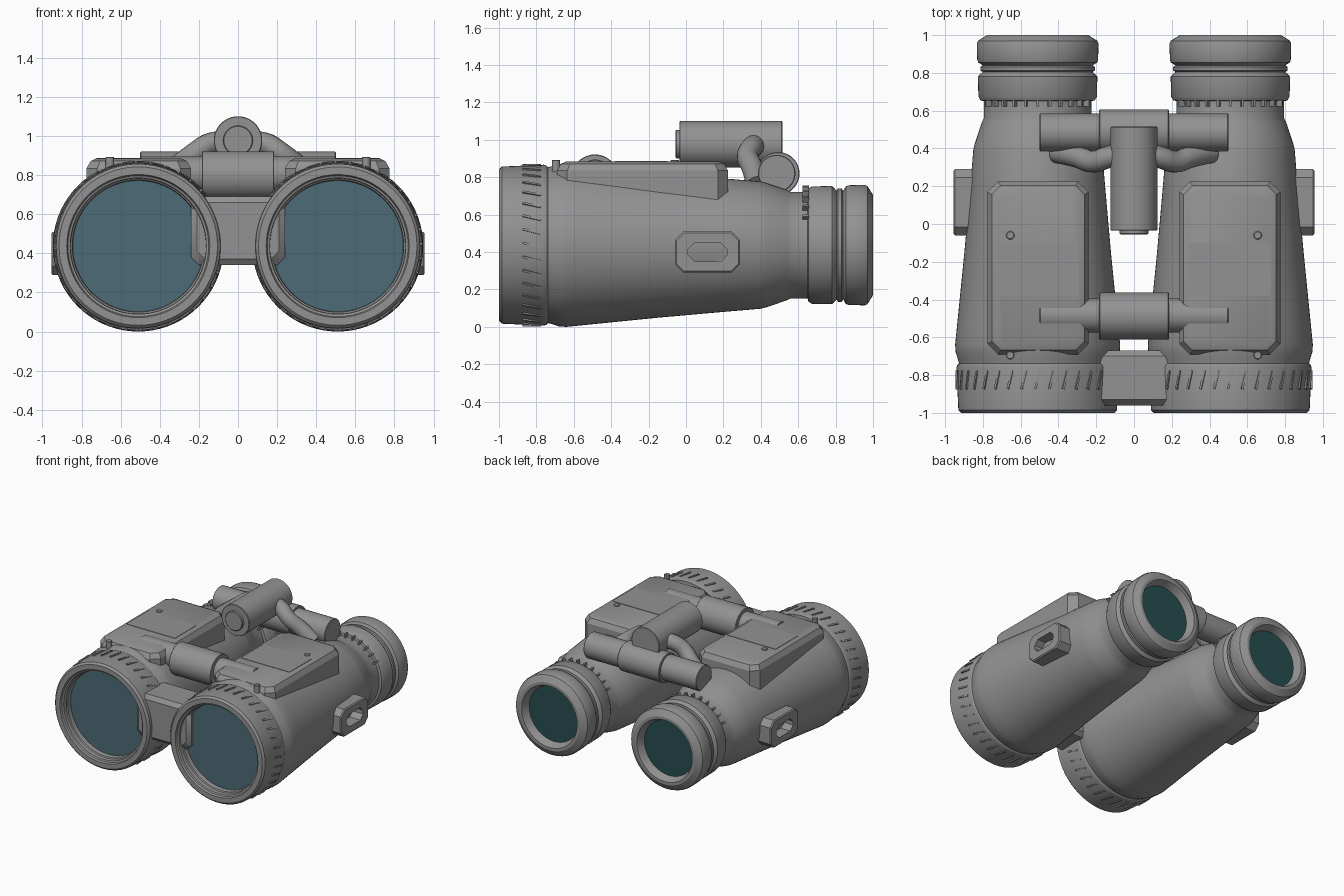
import bpy, bmesh, math
from mathutils import Matrix, Vector

cube = bpy.data.objects.get("Cube")
if cube:
    bpy.data.objects.remove(cube, do_unlink=True)


def material(name, rgb, rough):
    m = bpy.data.materials.new(name)
    m.use_nodes = True
    m.diffuse_color = (*rgb, 1)
    shader = m.node_tree.nodes["Principled BSDF"]
    shader.inputs["Base Color"].default_value = (*rgb, 1)
    shader.inputs["Roughness"].default_value = rough
    return m


GREY = material("body grey", (0.29, 0.29, 0.295), 0.6)
FRONT_GLASS = material("front glass teal", (0.075, 0.145, 0.18), 0.4)
REAR_GLASS = material("rear glass dark teal", (0.02, 0.075, 0.08), 0.4)

BX, BZ = 0.51, 0.437      # barrel axis


def smooth(ob, angle=30):
    bpy.ops.object.select_all(action='DESELECT')
    ob.select_set(True)
    bpy.context.view_layer.objects.active = ob
    bpy.ops.object.shade_smooth_by_angle(angle=math.radians(angle))


def finish(name, bm, mats=(GREY,)):
    bmesh.ops.recalc_face_normals(bm, faces=bm.faces)
    me = bpy.data.meshes.new(name)
    bm.to_mesh(me)
    bm.free()
    ob = bpy.data.objects.new(name, me)
    for m in mats:
        me.materials.append(m)
    bpy.context.collection.objects.link(ob)
    smooth(ob)
    return ob


def loft(name, rings, mats=(GREY,), cap_mats=(0, 0)):
    """Skin a closed solid through a list of point rings."""
    bm = bmesh.new()
    loops = [[bm.verts.new(p) for p in ring] for ring in rings]
    n = len(loops[0])
    for a, b in zip(loops, loops[1:]):
        for i in range(n):
            j = (i + 1) % n
            bm.faces.new((a[i], a[j], b[j], b[i]))
    for loop, index in zip((loops[0], loops[-1]), cap_mats):
        bm.faces.new(loop).material_index = index
    return finish(name, bm, mats)


def turned(name, axis, centre, profile, n=48, **kw):
    """Solid of revolution: profile holds (position along axis, radius)."""
    rings = []
    for t, r in profile:
        ring = []
        for i in range(n):
            a = math.tau * i / n
            u, v = r * math.cos(a), r * math.sin(a)
            p = {'X': (t, u, v), 'Y': (u, t, v), 'Z': (u, v, t)}[axis]
            ring.append(Vector(centre) + Vector(p))
        rings.append(ring)
    return loft(name, rings, **kw)


def rod(name, axis, centre, half, r, bevel=0.004):
    return turned(name, axis, centre, [(-half, r - bevel), (-half + bevel, r),
                                       (half - bevel, r), (half, r - bevel)])


def octagon(u0, u1, v0, v1, c):
    """Rectangle with cut corners."""
    return [(u0 + c, v0), (u1 - c, v0), (u1, v0 + c), (u1, v1 - c),
            (u1 - c, v1), (u0 + c, v1), (u0, v1 - c), (u0, v0 + c)]


def ticks(name, x, angles, y, r, size, slant=0.0):
    """Small raised grip marks laid around a barrel."""
    bm = bmesh.new()
    for a in angles:
        m = (Matrix.Translation((x, y, BZ)) @ Matrix.Rotation(a, 4, 'Y')
             @ Matrix.Translation((0, 0, r)) @ Matrix.Rotation(slant, 4, 'Z')
             @ Matrix.Diagonal((*size, 1)))
        bmesh.ops.create_cube(bm, size=1, matrix=m)
    finish(name, bm)


# Barrel outline, from front glass over the outside to rear glass
BARREL = [(-0.91, 0.335), (-0.945, 0.338), (-0.95, 0.346), (-0.98, 0.348),
          (-0.985, 0.36), (-1.0, 0.366), (-1.0, 0.405), (-0.985, 0.42),
          (-0.76, 0.43), (-0.745, 0.425), (-0.738, 0.417), (-0.72, 0.421),
          (-0.68, 0.434), (-0.64, 0.437), (-0.56, 0.429), (-0.15, 0.388),
          (0.2, 0.357), (0.4, 0.34), (0.43, 0.332), (0.54, 0.295),
          (0.56, 0.285), (0.65, 0.285), (0.655, 0.303), (0.675, 0.314),
          (0.78, 0.316), (0.79, 0.308), (0.805, 0.29), (0.812, 0.303),
          (0.832, 0.303), (0.84, 0.29), (0.855, 0.315), (0.87, 0.32),
          (0.955, 0.322), (0.97, 0.316), (1.0, 0.268), (1.0, 0.245),
          (0.985, 0.237), (0.94, 0.22)]

for side, s in (("left", 1), ("right", -1)):
    x = s * BX
    turned(side + "_barrel", 'Y', (x, 0, BZ), BARREL, n=72,
           mats=(GREY, FRONT_GLASS, REAR_GLASS), cap_mats=(1, 2))
    ticks(side + "_front_grip", x, [math.tau * i / 36 for i in range(36)],
          -0.825, 0.425, (0.012, 0.1, 0.018), -0.25)
    ticks(side + "_eyepiece_marks", x,
          [math.radians(12 * i) for i in range(-5, 6)],
          0.64, 0.3, (0.012, 0.035, 0.036))

    # Cover plate with chamfered rim, thin panel and rivets
    loft(side + "_cover_plate",
         [[(s * u, v, z) for u, v in octagon(0.24 + d, 0.775 - d,
                                             -0.69 + d, 0.225 - d, 0.055 - d / 3)]
          for z, d in ((0.66, 0), (0.835, 0), (0.872, 0.022), (0.885, 0.05))])
    loft(side + "_cover_panel",
         [[(s * u, v, z) for u, v in octagon(0.292, 0.723, -0.38, -0.1, 0.005)]
          for z in (0.88, 0.888)])
    for i, y in enumerate((-0.695, -0.06)):
        rod(f"{side}_rivet_{i + 1}", 'Z', (s * 0.655, y, 0.843), 0.05, 0.022)

    # Strap lug with recessed slot
    outer = octagon(-0.06, 0.29, 0.29, 0.51, 0.045)
    lip = octagon(-0.052, 0.282, 0.298, 0.502, 0.042)
    slot = octagon(0.01, 0.22, 0.35, 0.45, 0.035)
    loft(side + "_strap_lug",
         [[(s * px, u, v) for u, v in ring]
          for px, ring in ((0.8, outer), (0.947, outer), (0.955, lip),
                           (0.955, slot), (0.86, slot))])

    # Bent arm from focus knob down to the barrel
    cu = bpy.data.curves.new(side + "_focus_arm", 'CURVE')
    cu.dimensions = '3D'
    cu.bevel_depth, cu.bevel_resolution, cu.use_fill_caps = 0.058, 5, True
    cu.resolution_u = 8
    sp = cu.splines.new('NURBS')
    path = [(0.02, 0.38, 0.97), (0.13, 0.36, 0.975), (0.22, 0.32, 0.91),
            (0.3, 0.36, 0.85), (0.41, 0.38, 0.76)]
    sp.points.add(len(path) - 1)
    for p, (px, py, pz) in zip(sp.points, path):
        p.co = (s * px, py, pz, 1)
    sp.order_u, sp.use_endpoint_u = 3, True
    arm = bpy.data.objects.new(side + "_focus_arm", cu)
    bpy.context.collection.objects.link(arm)
    cu.materials.append(GREY)
    bpy.ops.object.select_all(action='DESELECT')
    arm.select_set(True)
    bpy.context.view_layer.objects.active = arm
    bpy.ops.object.convert(target='MESH')
    smooth(bpy.context.view_layer.objects.active, 40)

# Front and rear hinges
rod("front_hinge_axle", 'X', (0, -0.485, 0.805), 0.5, 0.09)
rod("front_hinge_sleeve", 'X', (0, -0.487, 0.797), 0.185, 0.125)
rod("rear_hinge_axle", 'X', (0, 0.485, 0.82), 0.5, 0.1)
rod("rear_hinge_sleeve", 'X', (0, 0.492, 0.82), 0.185, 0.115)

# Focus knob and its front button
rod("focus_knob", 'Y', (0, 0.24, 0.977), 0.275, 0.124)
rod("focus_button", 'Y', (0, -0.03, 0.977), 0.025, 0.076)

# Bridge block joining the front of the barrels
loft("front_bridge",
     [[(u, y, v) for u, v in octagon(-0.24 + d, 0.24 - d, 0.34 + d, 0.69 - d, 0.04)]
      for y, d in ((-0.96, 0.03), (-0.93, 0), (-0.7, 0), (-0.67, 0.03))])
